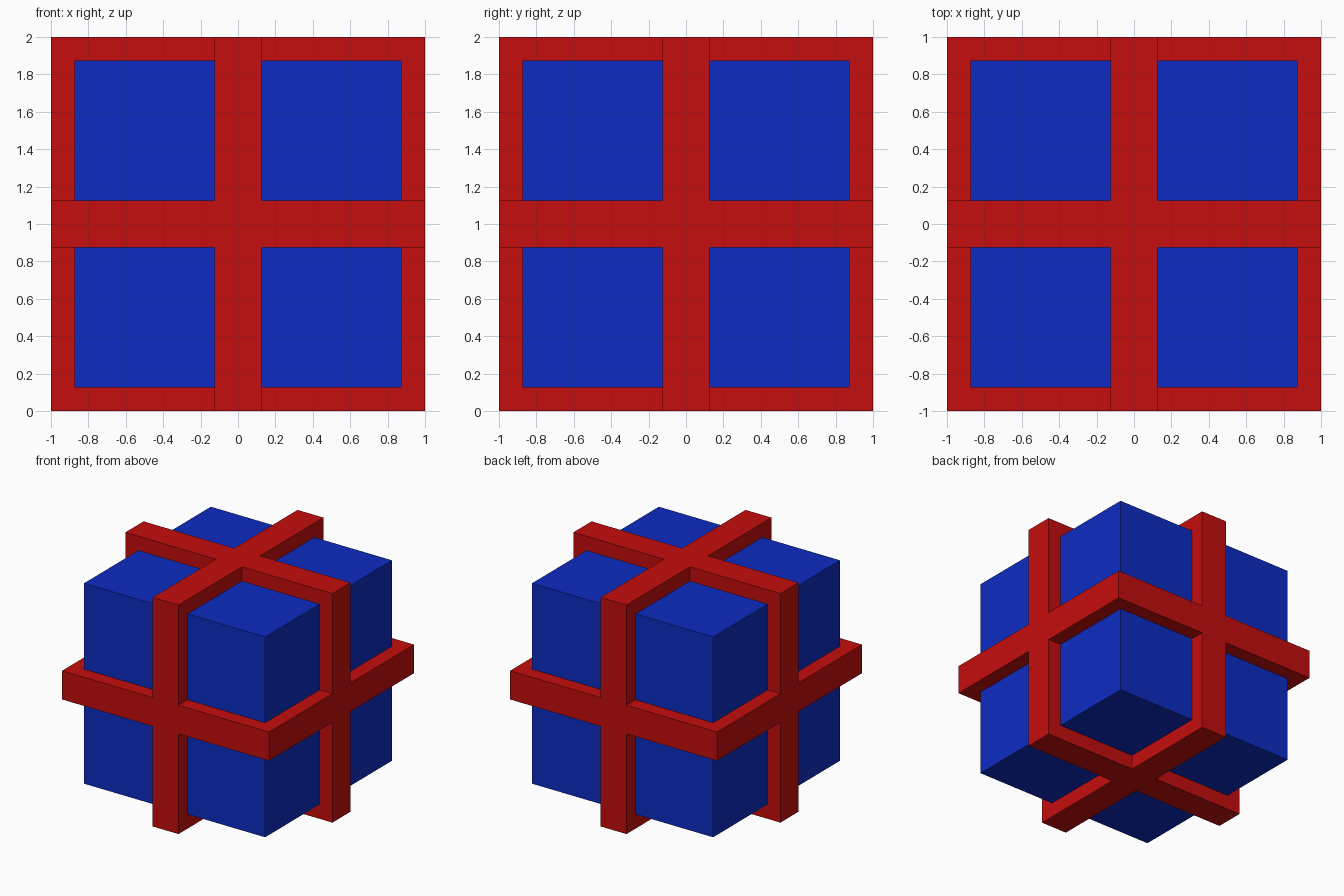
import bpy, bmesh, math
from mathutils import Vector

default = bpy.data.objects.get("Cube")
if default:
    bpy.data.objects.remove(default, do_unlink=True)


def material(name, rgb):
    m = bpy.data.materials.new(name)
    m.use_nodes = True
    m.diffuse_color = (*rgb, 1)
    bsdf = next(n for n in m.node_tree.nodes if n.type == 'BSDF_PRINCIPLED')
    bsdf.inputs["Base Color"].default_value = (*rgb, 1)
    return m


def add_object(name, bm, mat):
    me = bpy.data.meshes.new(name)
    bmesh.ops.recalc_face_normals(bm, faces=bm.faces)
    bm.to_mesh(me)
    bm.free()
    me.materials.append(mat)
    ob = bpy.data.objects.new(name, me)
    ob.location.z = 1
    bpy.context.collection.objects.link(ob)
    return ob


red = material("red", (0.56, 0.004, 0.004))
blue = material("blue", (0.004, 0.025, 0.54))

# Blue core block
bm = bmesh.new()
bmesh.ops.create_cube(bm, size=1.75)
add_object("core_block", bm, blue)

# Red frame: the union of three crossing square slabs, built as the outer
# skin of a 3 x 3 x 3 cell grid whose eight corner cells are empty
CUTS = (-1, -0.125, 0.125, 1)


def filled(cell):
    return all(0 <= c <= 2 for c in cell) and 1 in cell


bm = bmesh.new()
cells = [(i, j, k) for i in range(3) for j in range(3) for k in range(3)]
for cell in filter(filled, cells):
    for axis in range(3):
        for side in (0, 1):
            neighbour = list(cell)
            neighbour[axis] += 2 * side - 1
            if filled(neighbour):
                continue
            u, v = (axis + 1) % 3, (axis + 2) % 3
            corners = []
            for du, dv in ((0, 0), (1, 0), (1, 1), (0, 1)):
                p = Vector()
                p[axis] = CUTS[cell[axis] + side]
                p[u] = CUTS[cell[u] + du]
                p[v] = CUTS[cell[v] + dv]
                corners.append(bm.verts.new(p))
            bm.faces.new(corners if side else corners[::-1])
bmesh.ops.remove_doubles(bm, verts=bm.verts, dist=0.0001)
# Merge the flat outer cells into single cross-shaped faces
bmesh.ops.dissolve_limit(bm, angle_limit=math.radians(1),
                         verts=bm.verts, edges=bm.edges)
add_object("crossing_frame", bm, red)
